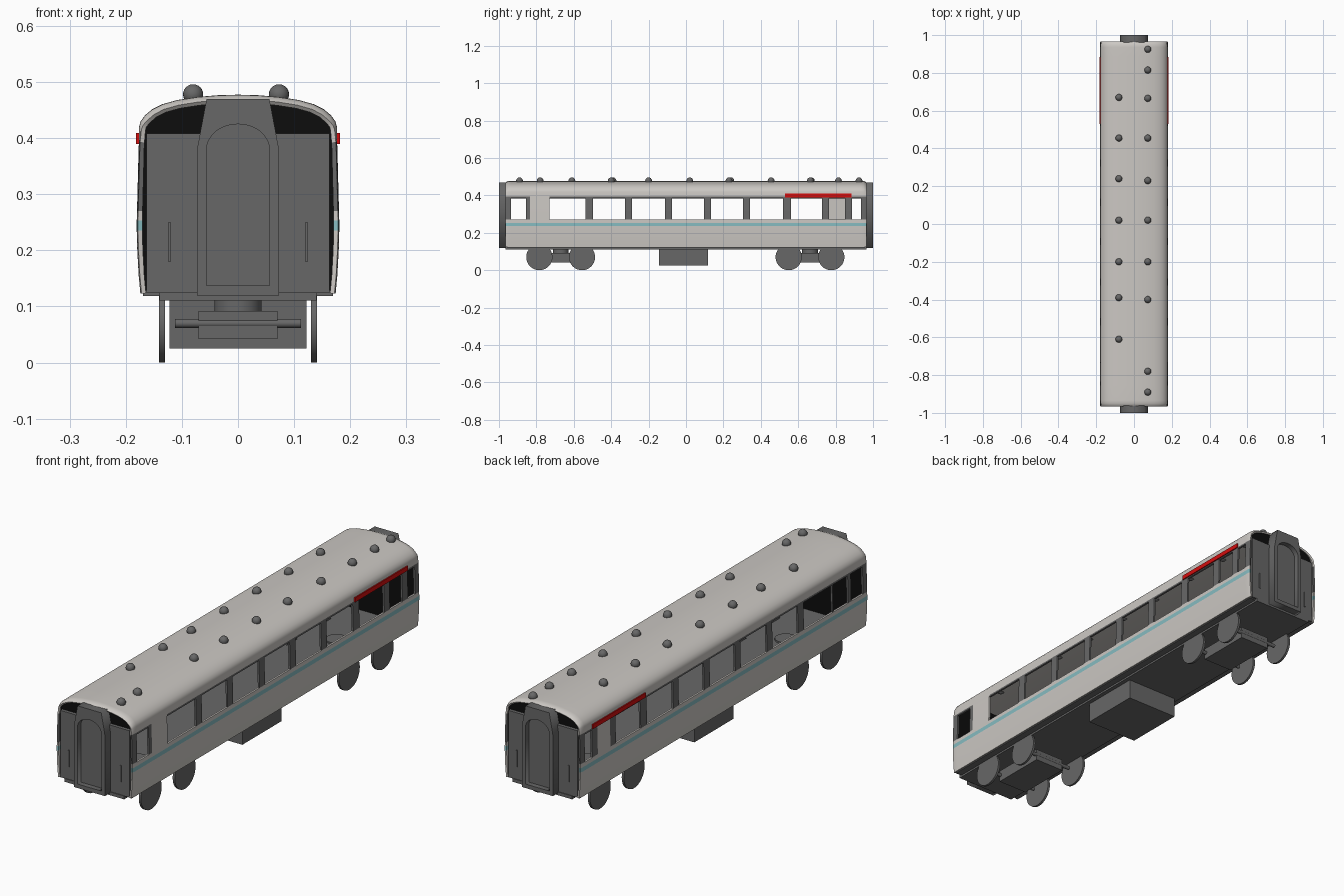
import bpy, bmesh, math
from mathutils import Matrix

if "Cube" in bpy.data.objects:
    bpy.data.objects.remove(bpy.data.objects["Cube"])


def material(name, r, g, b):
    m = bpy.data.materials.new(name)
    m.diffuse_color = (r, g, b, 1)
    m.use_nodes = True
    m.node_tree.nodes["Principled BSDF"].inputs["Base Color"].default_value = m.diffuse_color
    return m


CREAM = material("cream_paint", 0.60, 0.575, 0.545)
GREY = material("dark_grey", 0.137, 0.137, 0.137)
TEAL = material("teal_stripe", 0.24, 0.50, 0.53)
RED = material("red_plate", 0.65, 0.004, 0.004)
BLACK = material("black", 0.004, 0.004, 0.004)


def add(name, bm, *mats):
    me = bpy.data.meshes.new(name)
    bm.to_mesh(me)
    bm.free()
    for m in mats:
        me.materials.append(m)
    ob = bpy.data.objects.new(name, me)
    bpy.context.collection.objects.link(ob)
    return ob


def activate(ob):
    bpy.ops.object.select_all(action='DESELECT')
    ob.select_set(True)
    bpy.context.view_layer.objects.active = ob


def smooth(ob, angle=35):
    activate(ob)
    bpy.ops.object.shade_smooth_by_angle(angle=math.radians(angle))


def box(name, x, y, z, mat):
    """Box from (min, max) pairs."""
    bm = bmesh.new()
    size = [max(p) - min(p) for p in (x, y, z)]
    mid = [sum(p) / 2 for p in (x, y, z)]
    bmesh.ops.create_cube(bm, size=1, matrix=Matrix.Translation(mid) @ Matrix.Diagonal((*size, 1)))
    return add(name, bm, mat)


def cylinder(name, centre, radius, length, axis, mat, sides=32):
    bm = bmesh.new()
    rot = Matrix.Rotation(math.pi / 2, 4, 'Y') if axis == 'X' else Matrix()
    bmesh.ops.create_cone(bm, cap_ends=True, segments=sides, radius1=radius, radius2=radius,
                          depth=length, matrix=Matrix.Translation(centre) @ rot)
    ob = add(name, bm, mat)
    smooth(ob)
    return ob


# Body shell: half cross-section swept along y, with window openings left out
HALF = [(.174, .123), (.177, .155), (.1795, .2), (.1805, .235), (.1805, .253), (.180, .27),
        (.177, .385), (.1765, .393), (.1765, .42), (.1735, .43), (.166, .4405), (.153, .4515),
        (.135, .4605), (.108, .468), (.072, .4735), (.036, .4765)]
PROFILE = HALF + [(0, .4775)] + [(-x, z) for x, z in reversed(HALF)]
WINDOWS = [(-.935, -.855), (-.835, -.735), (-.73, -.537), (-.498, -.326), (-.289, -.112),
           (-.075, .095), (.134, .305), (.342, .519), (.561, .728), (.765, .85), (.887, .936)]
stations = sorted({v for w in WINDOWS for v in w} | {-.965, -.96, -.95, .95, .96, .965})


def shell_point(x, z, y):
    # the roof rounds inward at both ends
    d = max(0, abs(y) - .945) / .02
    k = d * d
    if z > .4:
        return (x * (1 - .025 * k), y, z - .009 * k * min(1, (z - .4) / .04))
    return (x * (1 - .012 * k), y, z)


bm = bmesh.new()
rows = [[bm.verts.new(shell_point(x, z, y)) for x, z in PROFILE] for y in stations]
for j in range(len(stations) - 1):
    ym = (stations[j] + stations[j + 1]) / 2
    for i in range(len(PROFILE) - 1):
        zm = (PROFILE[i][1] + PROFILE[i + 1][1]) / 2
        side = 1 if PROFILE[i][0] > 0 else -1
        # one blanked window per side, at opposite ends
        blank = (side > 0 and -.835 < ym < -.73) or (side < 0 and .765 < ym < .85)
        if .27 < zm < .385 and not blank and any(a < ym < b for a, b in WINDOWS):
            continue
        f = bm.faces.new((rows[j][i], rows[j + 1][i], rows[j + 1][i + 1], rows[j][i + 1]))
        if .235 < zm < .253:
            f.material_index = 2
        elif .27 < zm < .393 and not blank:
            f.material_index = 1
body = add("body_shell", bm, CREAM, GREY, TEAL)
mod = body.modifiers.new("thickness", 'SOLIDIFY')
mod.thickness, mod.offset = .008, -1
activate(body)
bpy.ops.object.modifier_apply(modifier=mod.name)
smooth(body, 30)

# Floor, underframe and equipment box
box("floor", (-.169, .169), (-.955, .955), (.119, .129), GREY)
box("underframe", (-.14, .14), (-.96, .96), (.111, .12), GREY)
box("equipment_box", (-.122, .122), (-.145, .118), (.025, .115), GREY)

# Red plates above the windows, near the back
for s in (-1, 1):
    box("red_plate", (s * .1725, s * .1815), (.53, .885), (.39, .409), RED)


def filled(name, outlines, y, depth, mat):
    """Flat outline in the xz plane (extra outlines are holes), extruded along y."""
    cu = bpy.data.curves.new(name, 'CURVE')
    cu.dimensions, cu.fill_mode, cu.extrude = '2D', 'BOTH', depth / 2
    for pts in outlines:
        sp = cu.splines.new('POLY')
        sp.points.add(len(pts) - 1)
        for p, (x, z) in zip(sp.points, pts):
            p.co = (x, z, 0, 1)
        sp.use_cyclic_u = True
    cu.materials.append(mat)
    ob = bpy.data.objects.new(name, cu)
    bpy.context.collection.objects.link(ob)
    ob.rotation_euler.x = math.pi / 2
    ob.location.y = y
    activate(ob)
    bpy.ops.object.convert(target='MESH')
    return ob


# Ends: black bulkhead, grey wall, gangway frame with arched door, grab rails
CAP = [(x * .965, z - .006 if z > .4 else max(z, .126)) for x, z in PROFILE]
GANGWAY = [(-.073, .12), (.073, .12), (.073, .38), (.056, .47), (-.056, .47), (-.073, .38)]
ARCH = [(-.056, .137), (.056, .137)] + [
    (.056 * math.cos(a), .38 + .045 * math.sin(a)) for a in [math.pi * k / 16 for k in range(17)]]
for s in (-1, 1):
    filled("end_bulkhead", [CAP], s * .946, .006, BLACK)
    box("end_wall", (-.163, .163), (s * .945, s * .963), (.124, .408), GREY)
    box("end_sill", (-.14, .14), (s * .94, s * .966), (.111, .125), GREY)
    filled("gangway_frame", [GANGWAY, ARCH], s * .975, .05, GREY)
    box("gangway_door", (-.06, .06), (s * .955, s * .978), (.13, .428), GREY)
    for x in (-.122, .122):
        box("grab_rail", (x - .003, x + .003), (s * .962, s * .967), (.18, .25), GREY)

# Roof ventilators
RIGHT_VENTS = (.925, .815, .665, .455, .23, .02, -.2, -.4, -.78, -.89)
LEFT_VENTS = (.67, .455, .24, .02, -.2, -.39, -.61)
for x, ys in ((.073, RIGHT_VENTS), (-.08, LEFT_VENTS)):
    for y in ys:
        bm = bmesh.new()
        bmesh.ops.create_uvsphere(bm, u_segments=20, v_segments=12, radius=.018,
                                  matrix=Matrix.Translation((x, y, .478)))
        smooth(add("roof_vent", bm, GREY), 60)

# Bogies: frame, pivot, axles and disc wheels
for yc in (-.67, .663):
    box("bogie_frame", (-.07, .07), (yc - .12, yc + .12), (.042, .092), GREY)
    cylinder("bogie_pivot", (0, yc, .113), .042, .046, 'Z', GREY)
    for dy in (-.114, .114):
        cylinder("axle", (0, yc + dy, .07), .008, .224, 'X', GREY, 16)
        for s in (-1, 1):
            cylinder("wheel", (s * .1355, yc + dy, .07), .07, .01, 'X', GREY, 40)
